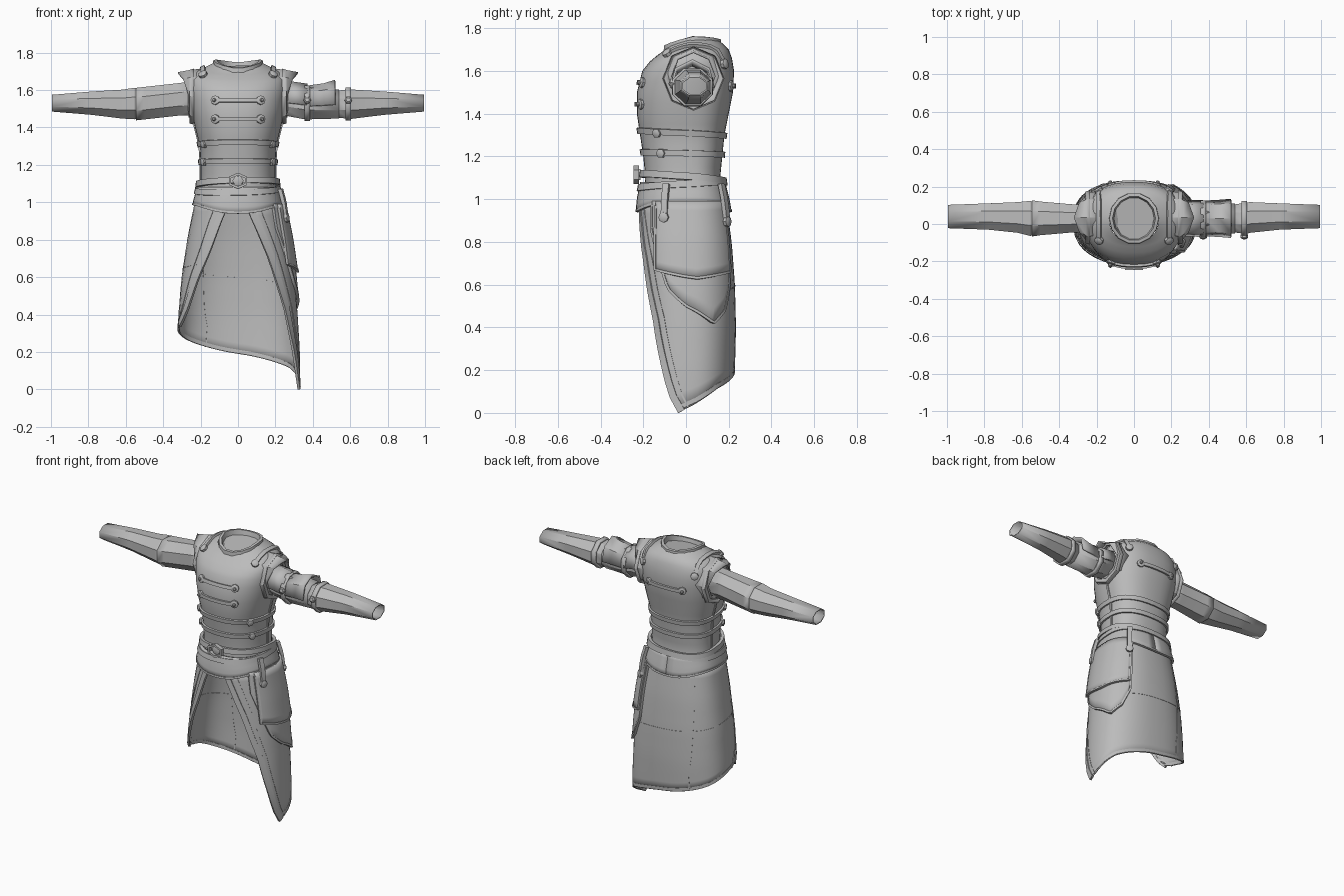
import bpy, bmesh, math
from mathutils import Vector, Matrix
from mathutils.bvhtree import BVHTree

if "Cube" in bpy.data.objects:
    bpy.data.objects.remove(bpy.data.objects["Cube"])

PI, rad = math.pi, math.radians
CLOTH = bpy.data.materials.new("plain_grey")
CLOTH.diffuse_color = (0.5, 0.5, 0.5, 1)
CLOTH.use_nodes = True
CLOTH.node_tree.nodes["Principled BSDF"].inputs["Base Color"].default_value = CLOTH.diffuse_color
Y0, N = 0.02, 2.4


def lerp(table, k):
    """Piecewise linear lookup in rows (key, values...)."""
    if k <= table[0][0]:
        return table[0][1:]
    for a, b in zip(table, table[1:]):
        if k <= b[0]:
            f = (k - a[0]) / (b[0] - a[0])
            return [p + (q - p) * f for p, q in zip(a[1:], b[1:])]
    return table[-1][1:]


def make(name, verts, faces, thick=0, angle=35):
    me = bpy.data.meshes.new(name)
    me.from_pydata([tuple(v) for v in verts], [], faces)
    bm = bmesh.new()
    bm.from_mesh(me)
    bmesh.ops.recalc_face_normals(bm, faces=bm.faces)
    bm.to_mesh(me)
    bm.free()
    me.materials.append(CLOTH)
    ob = bpy.data.objects.new(name, me)
    bpy.context.collection.objects.link(ob)
    if thick:
        mod = ob.modifiers.new("thickness", 'SOLIDIFY')
        mod.thickness, mod.offset = thick, 0
    bpy.ops.object.select_all(action='DESELECT')
    bpy.context.view_layer.objects.active = ob
    ob.select_set(True)
    bpy.ops.object.shade_smooth_by_angle(angle=rad(angle))
    return ob


def loft(name, rows, closed=False, caps=False, thick=0, angle=35):
    """Skin equal-length rows of points."""
    n = len(rows[0])
    faces = [(i * n + j, i * n + (j + 1) % n, (i + 1) * n + (j + 1) % n, (i + 1) * n + j)
             for i in range(len(rows) - 1) for j in range(n if closed else n - 1)]
    if caps:
        faces += [tuple(range(n)), tuple(range((len(rows) - 1) * n, len(rows) * n))]
    return make(name, [p for r in rows for p in r], faces, thick, angle)


class Shell:
    """Rounded body surface; rows are height, half width, front depth, back depth."""
    def __init__(self, table, dip=0):
        self.table, self.dip = table, dip

    def pt(self, t, z, off=0):
        rx, rf, rb = lerp(self.table, z)
        s, c = math.sin(t), math.cos(t)
        x = math.copysign(abs(s) ** (2 / N), s) * (rx + off)
        y = math.copysign(abs(c) ** (2 / N), c) * ((rb if c > 0 else rf) + off)
        drop = self.dip * max(0, -c) * min(1, max(0, (z - 1.6) / 0.13))
        return Vector((x, y + Y0, z - drop))

    def normal(self, t, z):
        e = 0.02
        a = self.pt(t + e, z) - self.pt(t - e, z)
        b = self.pt(t, z + e) - self.pt(t, z - e)
        n = b.cross(a).normalized()
        return n if n.dot(self.pt(t, z) - Vector((0, Y0, z))) > 0 else -n

    def front_t(self, x, z):
        s = min(1, abs(x) / lerp(self.table, z)[0]) ** (N / 2)
        return math.copysign(PI - math.asin(s), x)


def ribbon(name, pts, nors, w, thick, closed=False):
    """Flat strap following points with given outward normals."""
    rows, n = [], len(pts)
    for i, (p, nr) in enumerate(zip(pts, nors)):
        a, b = (pts[i - 1], pts[(i + 1) % n]) if closed else (pts[max(0, i - 1)], pts[min(n - 1, i + 1)])
        side = nr.cross(b - a).normalized() * w / 2
        rows.append([p - side - nr * .006, p + side - nr * .006, p + side + nr * thick, p - side + nr * thick])
    if closed:
        rows.append(rows[0])
    return loft(name, rows, True, not closed)


def band(name, sh, path, w, thick, off=0, closed=False):
    return ribbon(name, [sh.pt(t, z, off) for t, z in path],
                  [sh.normal(t, z) for t, z in path], w, thick, closed)


def patch(name, sh, t0, t1, top, bottom, off, thick, nt=20, nz=6):
    ts = [t0 + (t1 - t0) * i / nt for i in range(nt + 1)]
    return loft(name, [[sh.pt(t, top + (bottom(t) - top) * k / nz, off) for t in ts]
                       for k in range(nz + 1)], thick=thick)


def stud(name, p, n, r=0.012, h=0.016, sides=8):
    m = Matrix.Translation(p) @ n.to_track_quat('Z', 'Y').to_matrix().to_4x4()
    ring = lambda k, z: [m @ Vector((k * math.cos(2 * PI * i / sides), k * math.sin(2 * PI * i / sides), z))
                         for i in range(sides)]
    loft(name, [ring(r, -.006), ring(r, h * .7), ring(r * .6, h)], True, True)


# --- torso ---
torso = Shell([(1.0, .215, .22, .16), (1.1, .20, .21, .14), (1.2, .20, .22, .15), (1.3, .205, .235, .16),
               (1.4, .23, .25, .18), (1.5, .25, .25, .20), (1.6, .262, .225, .205), (1.66, .255, .19, .195),
               (1.70, .22, .155, .18), (1.73, .16, .125, .15), (1.745, .13, .11, .13)], 0.035)
turn = [2 * PI * i / 40 for i in range(40)]
levels = [1.0, 1.05, 1.1, 1.15, 1.2, 1.25, 1.3, 1.35, 1.4, 1.45, 1.5, 1.55, 1.6, 1.63, 1.66, 1.68, 1.70, 1.715, 1.73, 1.745]
body = loft("torso", [[torso.pt(t, z) for t in turn] for z in levels], True)
bm = bmesh.new()
bm.from_mesh(body.data)
tree = BVHTree.FromBMesh(bm)
bm.free()


# --- collar: ten-sided rim with a dished inside ---
def collar_ring(k, dz):
    return [Vector((.128 * k * math.sin(a), .03 + .132 * k * math.cos(a),
                    1.735 + dz + .016 * abs(math.sin(a)) - .03 * max(0, -math.cos(a))))
            for a in (2 * PI * (i + .5) / 14 for i in range(14))]


loft("collar", [collar_ring(1.05, -.02), collar_ring(1.03, .01), collar_ring(.9, .012),
                collar_ring(.84, -.02), collar_ring(.6, -.04), collar_ring(.05, -.05)], True, True)

# --- body straps with buckles, side seams ---
for z, dz in ((1.31, .012), (1.215, .006)):
    band("torso_strap", torso, [(t, z - dz * math.cos(t)) for t in turn], .028, .012, closed=True)
    for s in (1, -1):
        t = torso.front_t(.175 * s, z)
        stud("strap_buckle", torso.pt(t, z, .01), torso.normal(t, z), .022, .014, 6)
for s in (1, -1):
    band("side_seam", torso, [(s * PI / 2, 1.1 + .05 * i) for i in range(8)], .014, .006)


# --- chest and back straps ---
def cross_strap(name, z, front):
    ts = [torso.front_t(-.12 + .24 * i / 8 + 1e-4, z) % (2 * PI) for i in range(9)]
    if not front:
        ts = [PI - t for t in ts]
    band(name, torso, [(t, z) for t in ts], .022, .012)
    for t in (ts[0], ts[-1]):
        stud(name + "_end", torso.pt(t, z), torso.normal(t, z), .025, .014)
        stud(name + "_stud", torso.pt(t, z, .01), torso.normal(t, z), .010, .016)


cross_strap("chest_strap", 1.545, True)
cross_strap("chest_strap", 1.445, True)
cross_strap("back_strap", 1.53, False)

# --- shoulder straps draped over the torso ---
for s in (1, -1):
    hits = [tree.ray_cast(Vector((s * .185, -.085 + .26 * i / 8, 2)), Vector((0, 0, -1))) for i in range(9)]
    pts = [h[0] for h in hits]
    nors = [h[1] if h[1].z > 0 else -h[1] for h in hits]
    ribbon("shoulder_strap", pts, nors, .024, .014)
    for i in (0, 8):
        stud("shoulder_stud", pts[i], nors[i], .024, .02)


# --- flared shoulder guards: faceted rings around the armholes ---
def guard_ring(s, x, flare, ry, rz, zc=1.575):
    return [Vector((s * (x + flare * max(0, math.cos(a)) ** 2), .035 + ry * math.sin(a), zc + rz * math.cos(a)))
            for a in (2 * PI * i / 8 for i in range(8))]


for s in (1, -1):
    loft("shoulder_guard", [guard_ring(s, .19, .0, .135, .135), guard_ring(s, .245, .02, .128, .125),
                            guard_ring(s, .262, .058, .105, .115)], True, thick=.012, angle=20)
    loft("armhole_rim", [guard_ring(s, .235, .0, .14, .145, 1.565), guard_ring(s, .255, .0, .135, .14, 1.565),
                         guard_ring(s, .255, .0, .115, .12, 1.565)], True, thick=.01, angle=20)


# --- sleeves: eight-sided tubes; rows are x, y, z, depth, height ---
def sleeve(name, s, rows, a0=0.0, sweep=360, thick=.008):
    full = sweep == 360
    n = 8 if full else 5
    angs = [rad(a0 + 22.5 * full + sweep * i / (n if full else n - 1)) for i in range(n)]
    loft(name, [[Vector((s * x, y + ry * 1.06 * math.cos(a), z + rz * 1.06 * math.sin(a))) for a in angs]
                for x, y, z, ry, rz in rows], full, thick=thick, angle=15)


fore = [(.62, .035, 1.525, .08, .075), (.78, .04, 1.53, .068, .06), (.995, .04, 1.53, .06, .042)]
sleeve("left_upper_sleeve", -1, [(.2, .03, 1.56, .075, .09), (.32, .03, 1.55, .072, .085),
                                 (.50, .03, 1.53, .088, .085), (.545, .03, 1.525, .095, .085)])
sleeve("left_forearm", -1, [(.52, .03, 1.525, .082, .078), (.555, .03, 1.528, .092, .082)] + fore)
sleeve("right_upper_sleeve", 1, [(.2, .03, 1.56, .075, .085), (.36, .03, 1.53, .08, .085),
                                 (.54, .03, 1.525, .078, .075)])
sleeve("right_forearm", 1, [(.52, .03, 1.525, .07, .068), (.6, .03, 1.525, .082, .078)] + fore)
sleeve("arm_plate_inner", 1, [(.25, .03, 1.55, .085, .09), (.37, .03, 1.535, .09, .088)], -10, 200, .012)
sleeve("arm_plate_outer", 1, [(.385, .03, 1.53, .086, .085), (.46, .03, 1.535, .09, .09),
                              (.52, .03, 1.54, .095, .103)], -10, 200, .012)
sleeve("arm_strap", 1, [(.355, .03, 1.53, .092, .092), (.385, .03, 1.53, .092, .092)], thick=.012)
sleeve("elbow_strap", 1, [(.575, .03, 1.525, .088, .084), (.605, .03, 1.525, .09, .084)], thick=.012)
for x in (.37, .59):
    stud("arm_buckle", Vector((x, -.062, 1.545)), Vector((0, -1, .2)), .02, .018, 6)

# --- waist flap and wrapped belts ---
waist = Shell([(.93, .245, .25, .19), (1.0, .236, .245, .178), (1.07, .216, .23, .16), (1.16, .205, .22, .148)])
flap_bottom = lambda t: .985 - .045 * abs(math.cos(t)) ** 3
patch("waist_flap", waist, 0, 2 * PI, 1.08, flap_bottom, 0, .012, 40, 4)
band("waist_flap_hem", waist, [(t, flap_bottom(t) + .005) for t in turn], .012, .008, closed=True)
for z, tilt in ((1.10, .018), (1.065, -.014)):
    band("belt", waist, [(t, z - tilt * math.cos(t) + .006 * math.sin(t)) for t in turn], .032, .014, closed=True)
hexa = [Vector((.05 * math.sin(PI * i / 3), -.226, 1.115 + .036 * math.cos(PI * i / 3))) for i in range(6)]
ribbon("belt_buckle", hexa, [Vector((0, -1, 0))] * 6, .014, .02, True)
stud("buckle_plate", Vector((0, -.22, 1.115)), Vector((0, -1, 0)), .03, .014, 6)

# --- asymmetric open coat skirt ---
skirt = Shell([(0, .328, .24, .195), (.2, .327, .24, .205), (.4, .315, .24, .21), (.6, .298, .24, .205),
               (.8, .268, .24, .19), (1.0, .228, .235, .162)])
edge_r = [(0, .326), (.2, .30), (.45, .25), (.7, .17), (.9, .085), (.98, .045)]
edge_l = [(.35, .308), (.42, .275), (.6, .215), (.75, .15), (.9, .095), (.98, .06)]
hem = [(-1, .35), (-.5, .265), (0, .19), (.5, .115), (1, .004)]


def skirt_tz(u, v):
    z = 1.0 + (lerp(hem, u)[0] - 1.0) * v
    return u * abs(skirt.front_t(lerp(edge_r if u > 0 else edge_l, z)[0], z)), z


us = [-1 + i / 16 for i in range(33)]
vs = [i / 14 for i in range(15)]
loft("coat_skirt", [[skirt.pt(*skirt_tz(u, v)) for u in us] for v in vs], thick=.008, angle=20)
for u in (1, -1):
    band("front_edge_trim", skirt, [skirt_tz(u * .985, v) for v in vs], .034, .008)
    band("front_edge_piping", skirt, [skirt_tz(u * .9, v) for v in vs], .008, .006)
band("hem_trim", skirt, [skirt_tz(u, .985) for u in us], .02, .005)
band("back_seam", skirt, [skirt_tz(-.25, v) for v in vs], .006, .006)
band("cross_seam", skirt, [skirt_tz(u, .5) for u in us if u <= .3], .006, .006)

# --- layered side panels on one hip ---
for name, outline, off in (
        ("long_hip_panel", [(36, .6), (48, .48), (65, .42), (90, .49), (110, .58), (132, .86)], .010),
        ("short_hip_panel", [(38, .66), (85, .63), (124, .67)], .022)):
    low = lambda t, o=outline: lerp(o, math.degrees(t))[0]
    a, b = rad(outline[0][0]), rad(outline[-1][0])
    patch(name, skirt, a, b, .99, low, off, .014, 24, 8)
    path = [(a, .97 + (low(a) - .97) * i / 6) for i in range(6)]
    path += [(a + (b - a) * i / 24, low(a + (b - a) * i / 24)) for i in range(25)]
    path += [(b, low(b) + (.97 - low(b)) * i / 6) for i in range(1, 7)]
    band(name + "_piping", skirt, path, .012, .010, off)

# --- hanging belt tabs ---
for deg, z1 in ((112, .91), (42, .89)):
    t = rad(deg)
    band("hanging_tab", waist, [(t, 1.07 - (1.07 - z1) * i / 6) for i in range(7)], .03, .014, .022)
    stud("tab_stud", waist.pt(t, z1 + .005, .03), waist.normal(t, z1), .024, .014)
